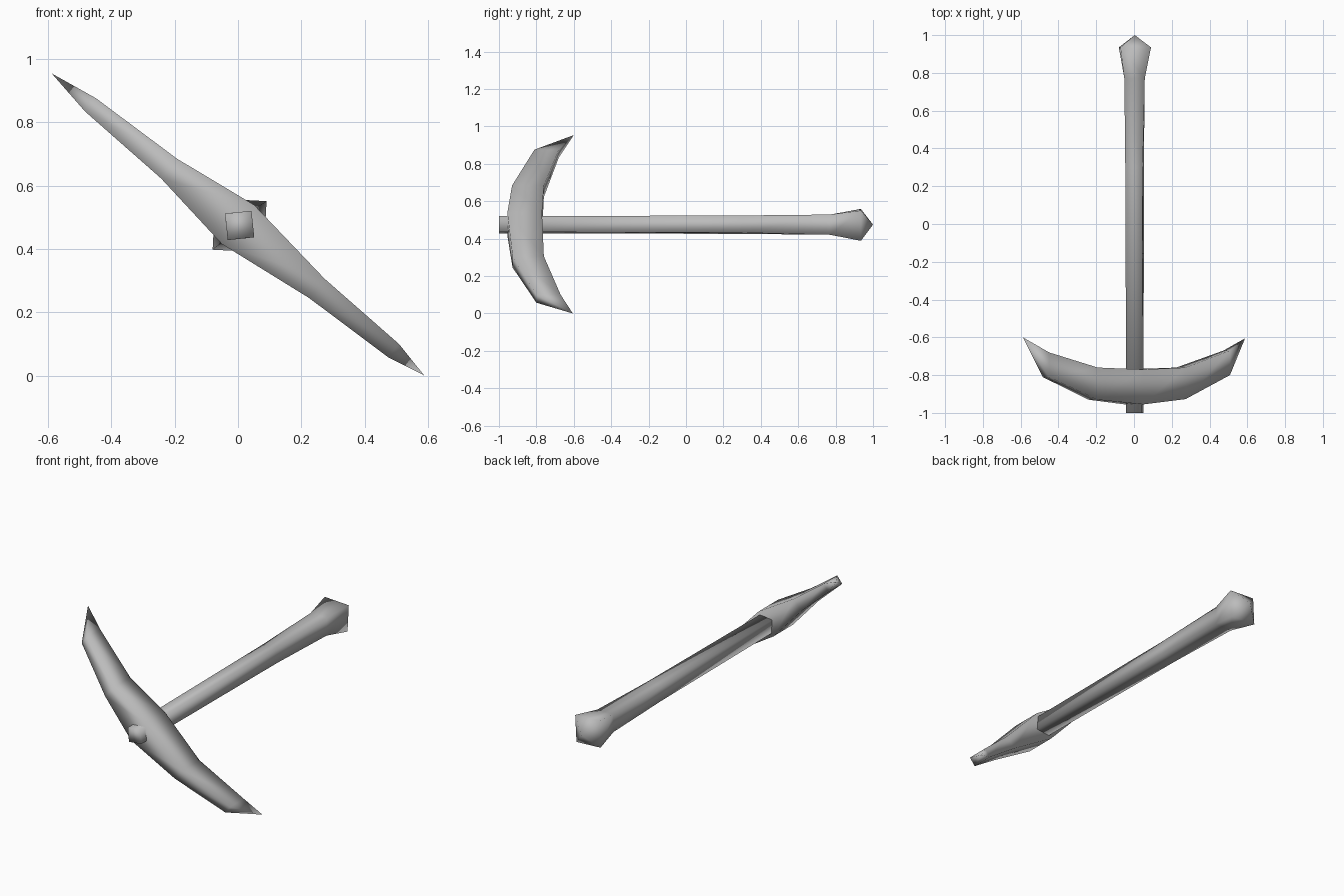
import bpy, bmesh, math
from mathutils import Vector

if "Cube" in bpy.data.objects:
    bpy.data.objects.remove(bpy.data.objects["Cube"])

metal = bpy.data.materials.new("plain_grey")
metal.diffuse_color = (0.5, 0.5, 0.5, 1)
metal.use_nodes = True
metal.node_tree.nodes["Principled BSDF"].inputs["Base Color"].default_value = metal.diffuse_color

CENTRE_Z = 0.477


def loft(name, rings, start=None, end=None):
    """Skin four-cornered rings; each end closes to a point or a flat cap."""
    bm = bmesh.new()
    loops = [[bm.verts.new(p) for p in ring] for ring in rings]
    for a, b in zip(loops, loops[1:]):
        for i in range(4):
            j = (i + 1) % 4
            bm.faces.new((a[i], a[j], b[j], b[i]))
    for loop, tip in ((loops[0], start), (loops[-1], end)):
        if tip is None:
            bm.faces.new(loop)
        else:
            v = bm.verts.new(tip)
            for i in range(4):
                bm.faces.new((loop[i], loop[(i + 1) % 4], v))
    bmesh.ops.recalc_face_normals(bm, faces=bm.faces)
    for f in bm.faces:
        f.smooth = True
    mesh = bpy.data.meshes.new(name)
    bm.to_mesh(mesh)
    bm.free()
    mesh.materials.append(metal)
    obj = bpy.data.objects.new(name, mesh)
    bpy.context.collection.objects.link(obj)
    return obj


# Curved double-pointed head, lying along a tilted axis
along = Vector((0.777, 0, -0.63))
across = Vector((0.63, 0, 0.777))


def head_point(s, t, y):
    return along * s + across * t + Vector((0, y, CENTRE_Z))


# distance along, half thickness, outer y, inner y
sections = [
    (-0.60, 0.027, -0.81, -0.68),
    (-0.28, 0.040, -0.93, -0.76),
    (0.00, 0.080, -0.955, -0.77),
    (0.32, 0.039, -0.927, -0.76),
    (0.632, 0.027, -0.80, -0.67),
]
head_rings = [[head_point(s, -t, o), head_point(s, t, o),
               head_point(s, t, i), head_point(s, -t, i)]
              for s, t, o, i in sections]
loft("pick_head", head_rings,
     head_point(-0.757, 0, -0.60), head_point(0.757, 0, -0.605))


# Square handle with a slight twist, flaring into a pointed knob
def square(y, half, turn, x=0.004, z=CENTRE_Z):
    r = half * math.sqrt(2)
    return [(x + r * math.cos(math.radians(45 + turn + 90 * k)), y,
             z + r * math.sin(math.radians(45 + turn + 90 * k)))
            for k in range(4)]


handle_rings = [
    square(-1.0, 0.042, 6, 0.005, 0.474),
    square(0.30, 0.046, 4, 0.003, 0.475),
    square(0.77, 0.054, 0, 0.003, 0.475),
    square(0.935, 0.081, -3, 0.005, 0.474),
]
loft("handle", handle_rings, end=(0.004, 1.0, 0.475))
